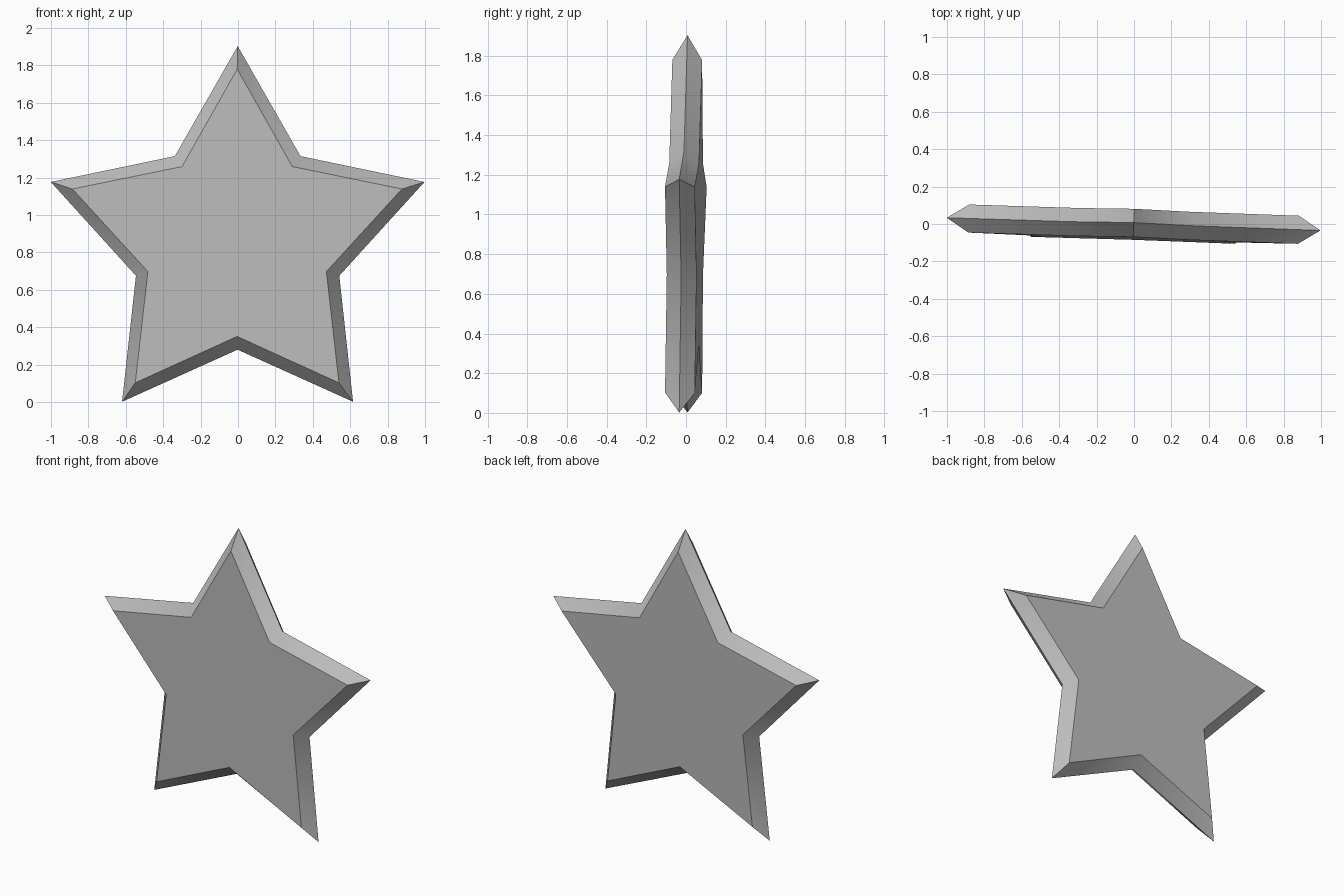
import bpy, bmesh
from math import sin, cos, pi, radians
from mathutils import Matrix

cube = bpy.data.objects.get("Cube")
if cube:
    bpy.data.objects.remove(cube, do_unlink=True)

# Single grey material
grey = bpy.data.materials.new("light grey")
grey.use_nodes = True
color = (0.5, 0.5, 0.5, 1)
grey.diffuse_color = color
grey.node_tree.nodes["Principled BSDF"].inputs["Base Color"].default_value = color

POINTS = 5
HALF_DEPTH = 0.075


def star_ring(bm, tip, notch, y):
    """Star outline in the xz plane, alternating tips and notches."""
    ring = []
    for i in range(POINTS * 2):
        r = notch if i % 2 else tip
        a = pi * i / POINTS
        ring.append(bm.verts.new((r * sin(a), y, r * cos(a))))
    return ring


# Outer ridge with a smaller flat star in front and behind
bm = bmesh.new()
ridge = star_ring(bm, 1.051, 0.572, 0)
for side in (-1, 1):
    flat = star_ring(bm, 0.927, 0.502, side * HALF_DEPTH)
    bm.faces.new(flat)
    for i in range(len(ridge)):
        j = (i + 1) % len(ridge)
        bm.faces.new((ridge[i], ridge[j], flat[j], flat[i]))
bmesh.ops.recalc_face_normals(bm, faces=bm.faces)

# Slight turn and lean, standing on the two lower tips
place = (Matrix.Translation((-0.002, -0.004, 0.852))
         @ Matrix.Rotation(-0.034, 4, 'Z') @ Matrix.Rotation(-0.011, 4, 'X'))
bmesh.ops.transform(bm, matrix=place, verts=bm.verts)

mesh = bpy.data.meshes.new("star")
bm.to_mesh(mesh)
bm.free()
mesh.materials.append(grey)
star = bpy.data.objects.new("star", mesh)
bpy.context.collection.objects.link(star)

# Soft bevels in the notches, crisp edges elsewhere
bpy.ops.object.select_all(action='DESELECT')
star.select_set(True)
bpy.context.view_layer.objects.active = star
bpy.ops.object.shade_smooth_by_angle(angle=radians(45))
